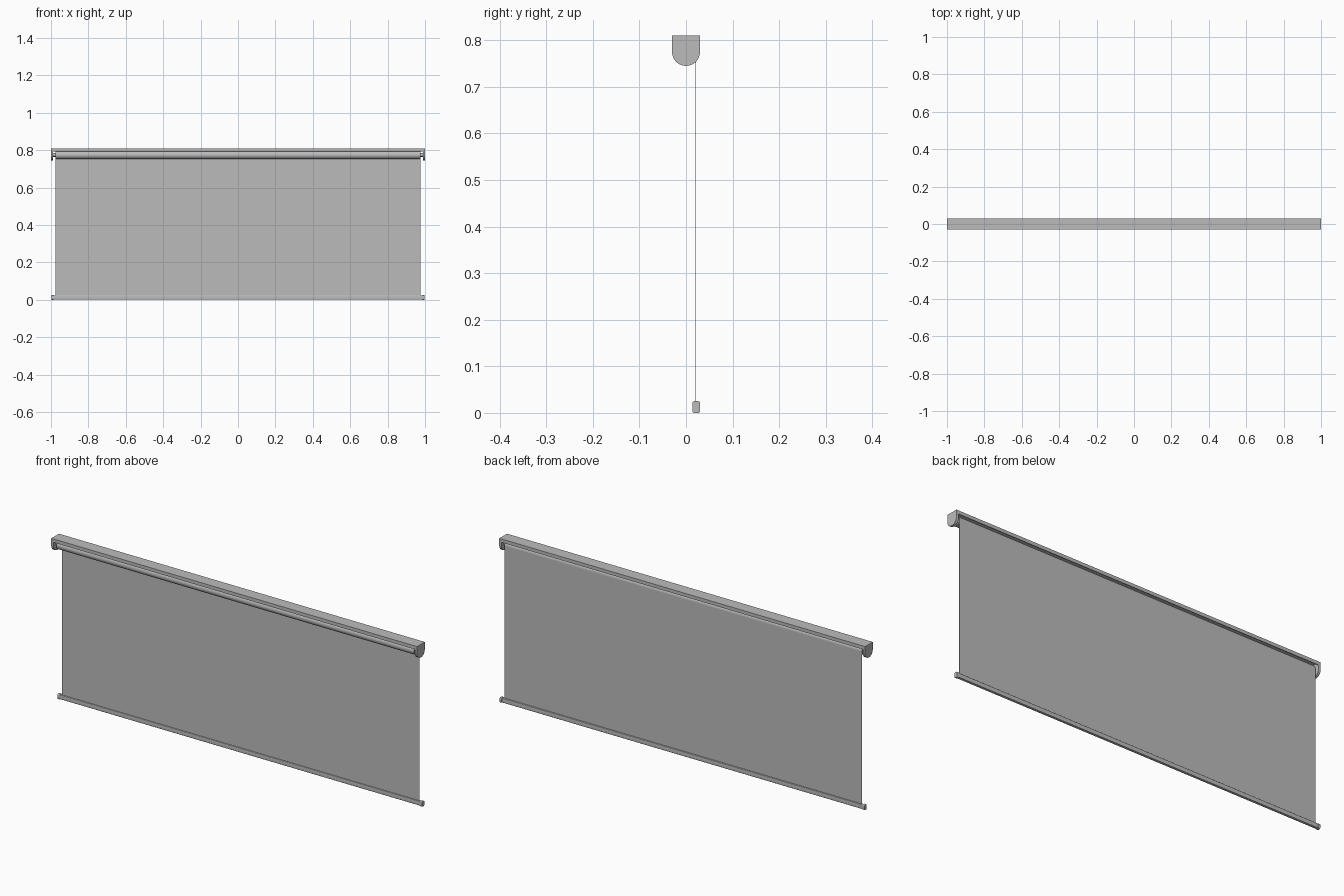
import bpy, bmesh, math
from mathutils import Matrix, Vector

old = bpy.data.objects.get("Cube")
if old:
    bpy.data.objects.remove(old)

grey = bpy.data.materials.new("light grey")
grey.use_nodes = True
COLOUR = (0.5, 0.5, 0.5, 1)
grey.diffuse_color = COLOUR
grey.node_tree.nodes["Principled BSDF"].inputs["Base Color"].default_value = COLOUR


def extrude_x(name, profile, x0, x1, smooth=False):
    """Extrude a closed (y, z) profile along x."""
    bm = bmesh.new()
    face = bm.faces.new([bm.verts.new((x0, y, z)) for y, z in profile])
    ext = bmesh.ops.extrude_face_region(bm, geom=[face])
    moved = [g for g in ext["geom"] if isinstance(g, bmesh.types.BMVert)]
    bmesh.ops.translate(bm, verts=moved, vec=(x1 - x0, 0, 0))
    bmesh.ops.recalc_face_normals(bm, faces=bm.faces)
    mesh = bpy.data.meshes.new(name)
    bm.to_mesh(mesh)
    bm.free()
    mesh.materials.append(grey)
    ob = bpy.data.objects.new(name, mesh)
    bpy.context.collection.objects.link(ob)
    if smooth:
        bpy.ops.object.select_all(action="DESELECT")
        ob.select_set(True)
        bpy.context.view_layer.objects.active = ob
        bpy.ops.object.shade_smooth_by_angle(angle=math.radians(35))
    return ob


def arc(cy, cz, r, start, end, n):
    angles = [math.radians(start + (end - start) * i / n) for i in range(n + 1)]
    return [(cy + r * math.cos(a), cz + r * math.sin(a)) for a in angles]


def rounded_rect(cy, cz, w, h, r):
    pts = []
    for sy, sz, a in ((1, 1, 0), (-1, 1, 90), (-1, -1, 180), (1, -1, 270)):
        pts += arc(cy + sy * (w / 2 - r), cz + sz * (h / 2 - r), r, a, a + 90, 4)
    return pts


TOP, HALF, AXIS, DROP = 0.81, 0.03, 0.775, 0.022

# Head rail: a shallow channel open downwards
lip, wall = 0.793, 0.003
extrude_x("head_rail", [(-HALF, lip), (-HALF, TOP), (HALF, TOP), (HALF, lip),
                        (HALF - wall, lip), (HALF - wall, TOP - wall),
                        (wall - HALF, TOP - wall), (wall - HALF, lip)], -0.99, 0.99)

# Roller tube with the fabric wound on it, and its thinner axle
extrude_x("fabric_roll", arc(0, AXIS, DROP, 0, 352.5, 47), -0.977, 0.977, True)
extrude_x("axle", arc(0, AXIS, 0.01, 0, 345, 23), -0.99, 0.99, True)

# Hanging fabric sheet
extrude_x("fabric_sheet", [(DROP - 0.002, 0.012), (DROP, 0.012),
                           (DROP, AXIS), (DROP - 0.002, AXIS)], -0.977, 0.977)

# Bottom bar
extrude_x("bottom_bar", rounded_rect(DROP, 0.0125, 0.014, 0.022, 0.003), -0.99, 0.99, True)

# End brackets and bottom bar caps on both sides
bracket = [(HALF, TOP), (-HALF, TOP)] + arc(0, AXIS, HALF, 180, 360, 24)
for side, s in (("right", -1), ("left", 1)):
    extrude_x(side + "_bracket", bracket, s * 0.988, s, True)
    extrude_x(side + "_bar_cap", rounded_rect(DROP, 0.0125, 0.017, 0.025, 0.004),
              s * 0.986, s * 0.997, True)
